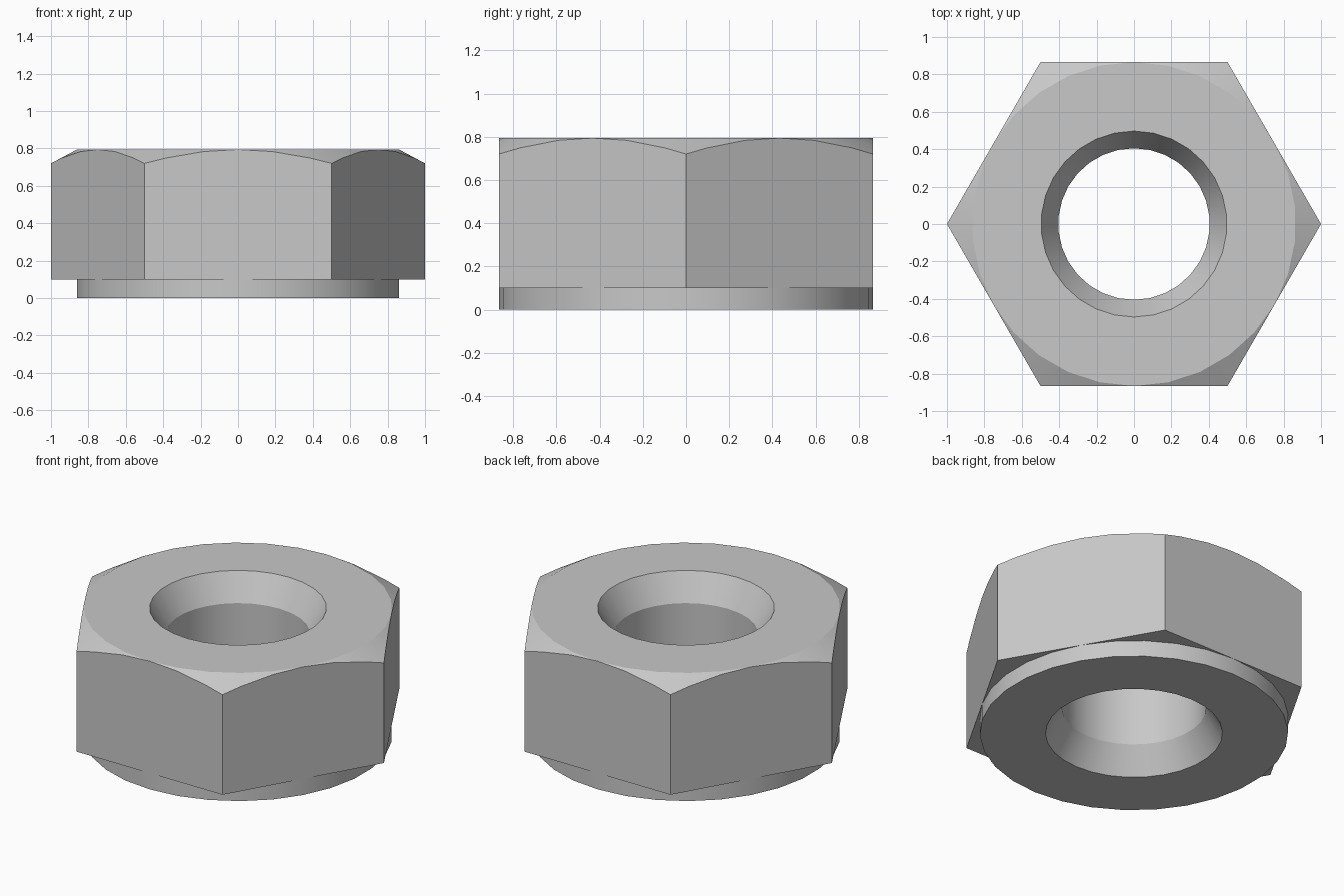
import bpy
import bmesh
from math import sin, cos, radians

cube = bpy.data.objects.get("Cube")
if cube:
    bpy.data.objects.remove(cube)

HEIGHT, COLLAR, CORNER_Z = 0.794, 0.1, 0.72
FLAT = cos(radians(30))          # centre to flat side
BORE, RIM, BEVEL = 0.405, 0.497, 0.16

steel = bpy.data.materials.new("plain steel grey")
steel.use_nodes = True
grey = (0.58, 0.58, 0.58, 1)
steel.diffuse_color = grey
steel.node_tree.nodes["Principled BSDF"].inputs["Base Color"].default_value = grey

# Thirty round facets, plus the six hexagon corners at facet midpoints
angles = sorted([6 + 12 * k for k in range(30)] + [60 * k for k in range(6)])


def circle(r, z):
    """Ring of a thirty-sided circle."""
    def point(a):
        return (r * cos(radians(6)) if a % 60 == 0 else r), z
    return point


def hexagon(z=None):
    """Ring of the hexagon; without z it follows the conical top bevel."""
    def point(a):
        r = FLAT / cos(radians(a % 60 - 30))
        slope = (HEIGHT - CORNER_Z) / (1 - FLAT)
        return r, (HEIGHT - (r - FLAT) * slope if z is None else z)
    return point


# Cross-section going from the bore, around the outside and back
section = [
    circle(BORE, BEVEL), circle(RIM, 0),
    circle(FLAT, 0), circle(FLAT, COLLAR),
    hexagon(COLLAR), hexagon(),
    circle(FLAT, HEIGHT), circle(RIM, HEIGHT),
    circle(BORE, HEIGHT - BEVEL),
]

bm = bmesh.new()
rings = []
for ring in section:
    verts = []
    for a in angles:
        r, z = ring(a)
        verts.append(bm.verts.new((r * cos(radians(a)), r * sin(radians(a)), z)))
    rings.append(verts)

n = len(angles)
for i, low in enumerate(rings):
    high = rings[(i + 1) % len(rings)]
    for j in range(n):
        k = (j + 1) % n
        bm.faces.new((low[j], low[k], high[k], high[j]))

# Merge where the circles touch the flat sides
bmesh.ops.remove_doubles(bm, verts=bm.verts, dist=0.0005)
bmesh.ops.recalc_face_normals(bm, faces=bm.faces)

mesh = bpy.data.meshes.new("hex_nut")
bm.to_mesh(mesh)
bm.free()
mesh.materials.append(steel)
nut = bpy.data.objects.new("hex_nut", mesh)
bpy.context.collection.objects.link(nut)

bpy.ops.object.select_all(action="DESELECT")
nut.select_set(True)
bpy.context.view_layer.objects.active = nut
bpy.ops.object.shade_smooth_by_angle(angle=radians(20))
